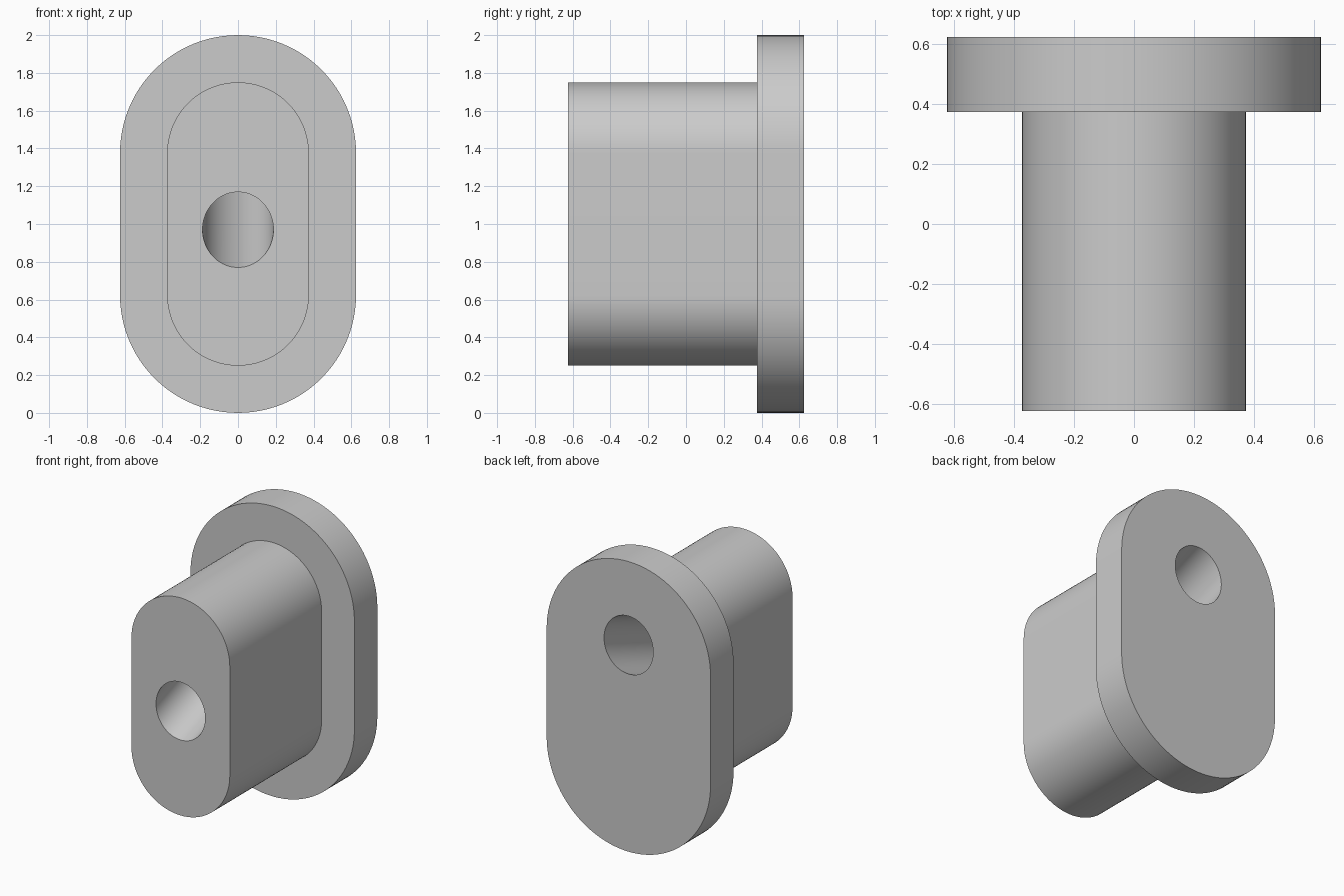
import bpy, bmesh, math

if "Cube" in bpy.data.objects:
    bpy.data.objects.remove(bpy.data.objects["Cube"])

STEPS = 48                     # segments per half round
LOW, HIGH = 0.625, 1.375       # centre heights of the two end arcs
SLOPE = math.radians(20)       # tilt of the bore
BORE_R, BORE_Z = 0.1875, 1.197


def slot_loop(radius, y):
    """Upright slot outline: two half circles joined by straight sides."""
    pts = []
    for start, cz in ((0, HIGH), (math.pi, LOW)):
        for i in range(STEPS + 1):
            a = start + math.pi * i / STEPS
            pts.append((radius * math.cos(a), y, cz + radius * math.sin(a)))
    return pts


def bore_loop(y):
    """Where the tilted round bore meets a flat face at depth y."""
    cz = BORE_Z + y * math.tan(SLOPE)
    rz = BORE_R / math.cos(SLOPE)
    pts = []
    for i in range(2 * (STEPS + 1)):
        a = math.pi * (i + 0.5) / (STEPS + 1)
        pts.append((BORE_R * math.cos(a), y, cz + rz * math.sin(a)))
    return pts


# Stem, flange and bore as one closed shell of loops
loops = [
    bore_loop(-0.625),
    slot_loop(0.375, -0.625),
    slot_loop(0.375, 0.375),
    slot_loop(0.625, 0.375),
    slot_loop(0.625, 0.625),
    bore_loop(0.625),
]
bm = bmesh.new()
rings = [[bm.verts.new(p) for p in loop] for loop in loops]
for k, ring in enumerate(rings):
    nxt = rings[(k + 1) % len(rings)]
    n = len(ring)
    for i in range(n):
        j = (i + 1) % n
        bm.faces.new((ring[i], ring[j], nxt[j], nxt[i]))
bmesh.ops.recalc_face_normals(bm, faces=bm.faces)

mesh = bpy.data.meshes.new("flanged_plug")
bm.to_mesh(mesh)
bm.free()
plug = bpy.data.objects.new("flanged_plug", mesh)
bpy.context.collection.objects.link(plug)

# Plain grey
grey = bpy.data.materials.new("light grey")
grey.diffuse_color = (0.6, 0.6, 0.6, 1)
grey.use_nodes = True
grey.node_tree.nodes["Principled BSDF"].inputs["Base Color"].default_value = grey.diffuse_color
mesh.materials.append(grey)

# Smooth rounds, sharp rims
bpy.context.view_layer.objects.active = plug
plug.select_set(True)
bpy.ops.object.shade_smooth_by_angle(angle=math.radians(30))
